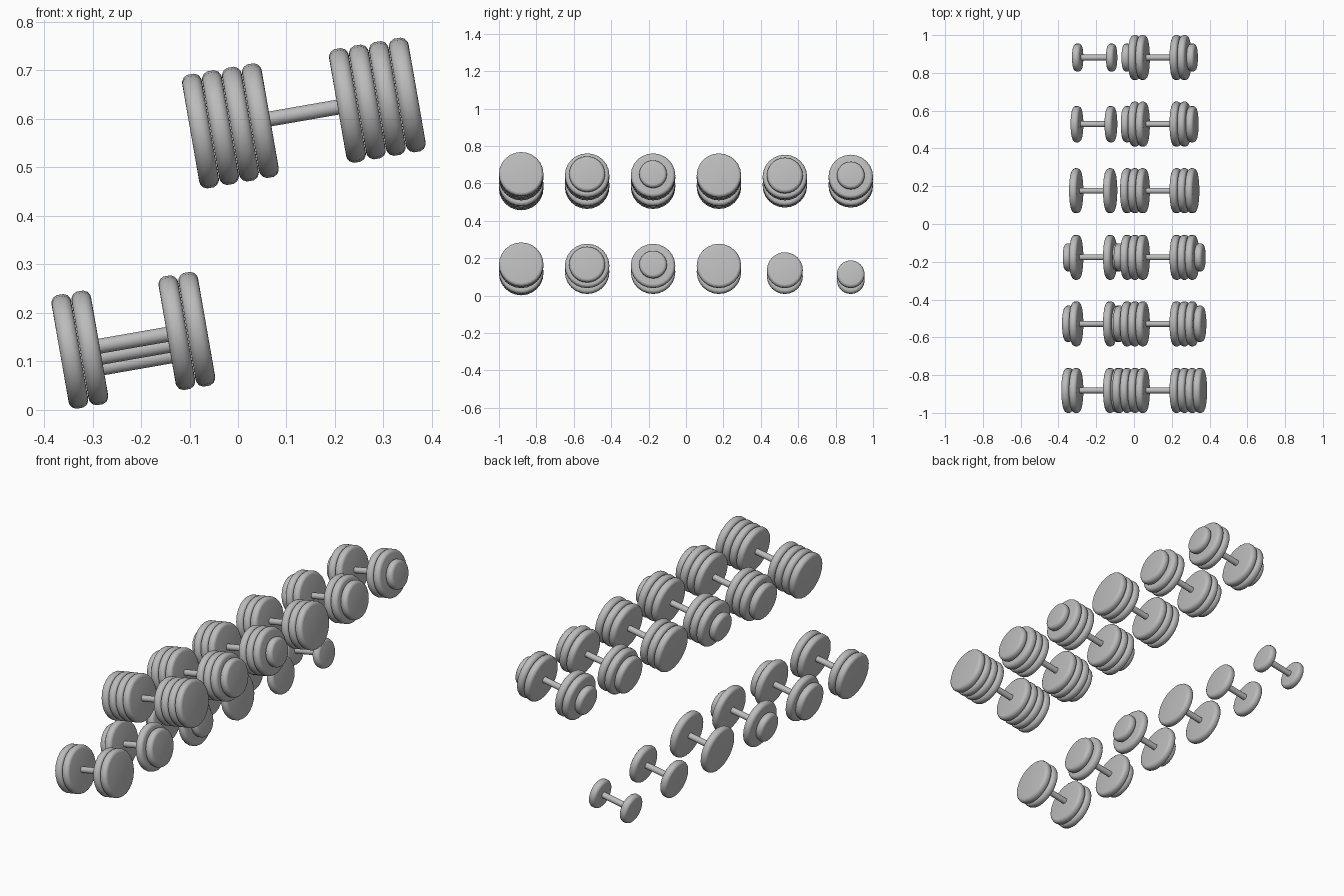
import bpy, bmesh, math
from mathutils import Matrix, Vector

if "Cube" in bpy.data.objects:
    bpy.data.objects.remove(bpy.data.objects["Cube"], do_unlink=True)

steel = bpy.data.materials.new("grey_metal")
steel.use_nodes = True
GREY = (0.5, 0.5, 0.5, 1)
steel.diffuse_color = GREY
steel.node_tree.nodes["Principled BSDF"].inputs["Base Color"].default_value = GREY

TILT = math.radians(-9.9)
BIG, MID, SMALL = 0.119, 0.096, 0.074
SPACING, INNER = 0.0418, 0.0912
SIDES = 24


def lathe(name, profile, matrix):
    """Spin (axial, radius) points around the local x axis and cap both ends."""
    bm = bmesh.new()
    rings = []
    for x, r in profile:
        angles = [2 * math.pi * i / SIDES for i in range(SIDES)]
        rings.append([bm.verts.new((x, r * math.sin(a), r * math.cos(a))) for a in angles])
    for a, b in zip(rings, rings[1:]):
        for i in range(SIDES):
            j = (i + 1) % SIDES
            bm.faces.new((a[i], a[j], b[j], b[i]))
    bm.faces.new(rings[0])
    bm.faces.new(rings[-1])
    bmesh.ops.recalc_face_normals(bm, faces=bm.faces)
    mesh = bpy.data.meshes.new(name)
    bm.to_mesh(mesh)
    bm.free()
    mesh.materials.append(steel)
    obj = bpy.data.objects.new(name, mesh)
    bpy.context.collection.objects.link(obj)
    obj.matrix_world = matrix
    obj.select_set(True)
    bpy.context.view_layer.objects.active = obj


def plate_profile(r):
    """Flat faces with a rounded rim."""
    half = [(0.0205, r - 0.016), (0.0195, r - 0.011), (0.015, r - 0.004), (0.007, r)]
    return [(-x, rad) for x, rad in half] + half[::-1]


def dumbbell(label, centre, plates):
    """Plates are radii from the inside out; the largest rests on the tilted rack."""
    turn = Matrix.Rotation(TILT, 4, 'Y')
    drop = turn @ Vector((0, 0, max(plates) - BIG))
    place = Matrix.Translation(Vector(centre) + drop) @ turn
    lathe(label + "_bar", [(-INNER, 0.0155), (INNER, 0.0155)], place)
    for side, word in ((-1, "right"), (1, "left")):
        for n, r in enumerate(plates):
            shift = Matrix.Translation((side * (INNER + n * SPACING), 0, 0))
            lathe(f"{label}_{word}_plate_{n + 1}", plate_profile(r), place @ shift)


bpy.ops.object.select_all(action='DESELECT')

# Plate stacks from front to back, on the lower and upper tiers
lower = [[BIG, BIG], [BIG, MID], [BIG, SMALL], [BIG], [MID], [SMALL]]
upper = [[BIG] * 4, [BIG] * 3 + [MID], [BIG] * 3 + [SMALL],
         [BIG] * 3, [BIG] * 2 + [MID], [BIG] * 2 + [SMALL]]
for tier, x, z, stacks in (("lower", -0.216, 0.143, lower), ("upper", 0.136, 0.612, upper)):
    for i, plates in enumerate(stacks):
        dumbbell(f"{tier}_dumbbell_{i + 1}", (x, -0.881 + i * 0.3524, z), plates)

bpy.ops.object.shade_smooth_by_angle(angle=math.radians(40))
bpy.ops.object.select_all(action='DESELECT')
